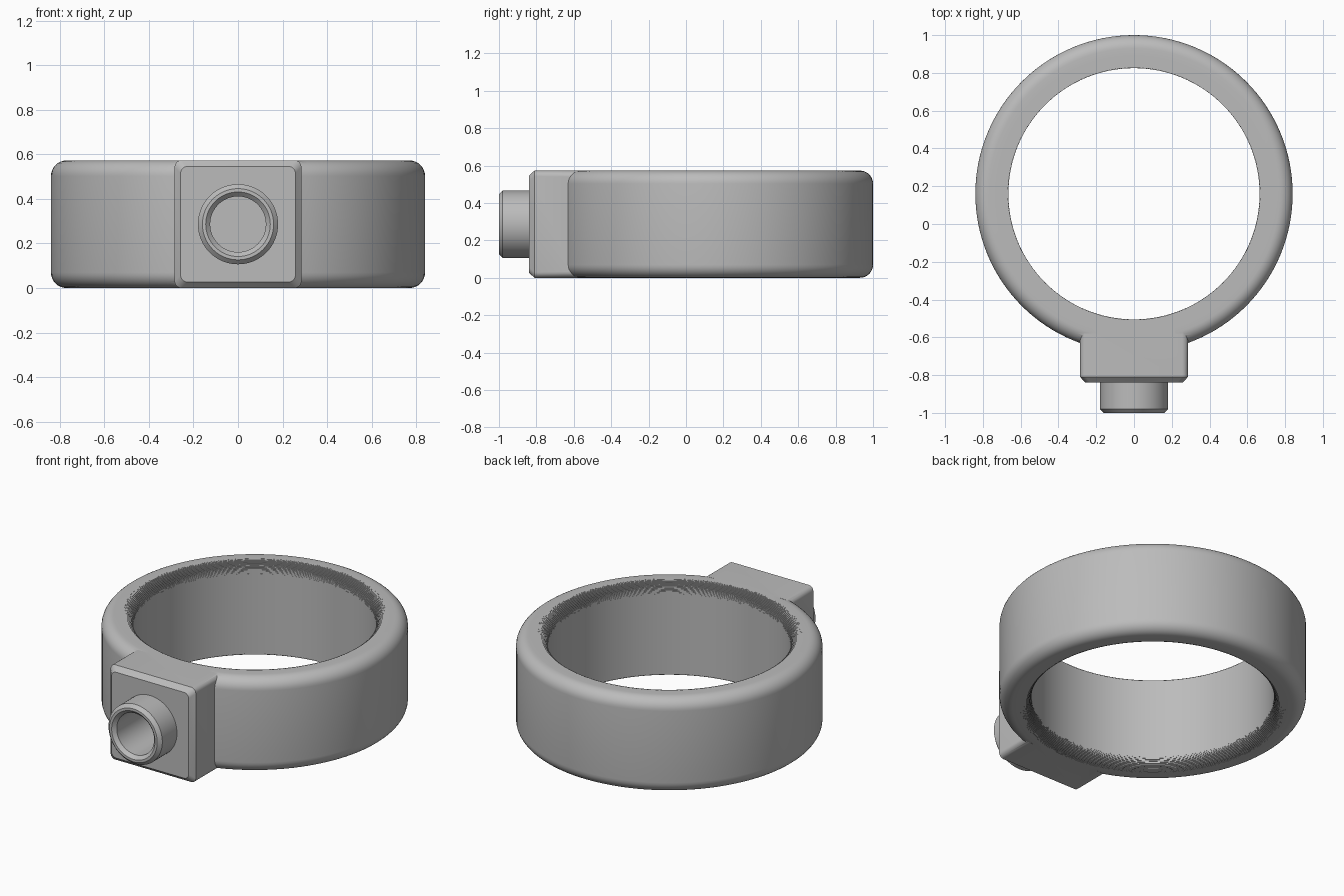
import bpy
import bmesh
from math import sin, cos, pi, radians
from mathutils import Matrix

cube = bpy.data.objects.get("Cube")
if cube:
    bpy.data.objects.remove(cube)

HEIGHT = 0.573
MID = HEIGHT / 2
RING_Y = 0.16
OUTER, INNER, FILLET = 0.84, 0.665, 0.07

grey = bpy.data.materials.new("plain grey")
grey.use_nodes = True
colour = (0.50, 0.50, 0.50, 1)
grey.diffuse_color = colour
grey.node_tree.nodes["Principled BSDF"].inputs["Base Color"].default_value = colour


def finish(name, bm):
    bmesh.ops.recalc_face_normals(bm, faces=bm.faces)
    mesh = bpy.data.meshes.new(name)
    bm.to_mesh(mesh)
    bm.free()
    mesh.materials.append(grey)
    obj = bpy.data.objects.new(name, mesh)
    bpy.context.collection.objects.link(obj)
    return obj


def lathe(name, profile, sides, matrix):
    """Spin a closed (radius, height) loop round z, then place it."""
    bm = bmesh.new()
    rings = []
    for k in range(sides):
        a = 2 * pi * k / sides
        rings.append([bm.verts.new((r * cos(a), r * sin(a), h)) for r, h in profile])
    n = len(profile)
    for k in range(sides):
        p, q = rings[k], rings[(k + 1) % sides]
        for i in range(n):
            j = (i + 1) % n
            bm.faces.new((p[i], q[i], q[j], p[j]))
    bm.transform(matrix)
    return finish(name, bm)


def boolean(target, other, operation):
    mod = target.modifiers.new(operation.lower(), "BOOLEAN")
    mod.operation = operation
    mod.solver = "EXACT"
    mod.object = other
    bpy.context.view_layer.objects.active = target
    bpy.ops.object.modifier_apply(modifier=mod.name)
    bpy.data.objects.remove(other)


def smooth(obj):
    bpy.ops.object.select_all(action="DESELECT")
    obj.select_set(True)
    bpy.context.view_layer.objects.active = obj
    bpy.ops.object.shade_smooth_by_angle(angle=radians(30))


# Upper half of the ring section: stepped inner rim, rounded outer rim
STEPS = 14
half = MID - FILLET
upper = []
for i in range(STEPS):
    t, u = pi / 2 * i / STEPS, pi / 2 * (i + 1) / STEPS
    r = INNER + FILLET * (1 - cos(t))
    upper += [(r, half + FILLET * sin(t)), (r, half + FILLET * sin(u))]
upper.append((INNER + FILLET, MID))
upper.pop(0)
for i in range(9):
    t = pi / 2 * i / 8
    upper.append((OUTER - FILLET + FILLET * sin(t), half + FILLET * cos(t)))
lower = [(r, -h) for r, h in reversed(upper)]
ring = lathe("ring_body", upper + lower, 128, Matrix.Translation((0, RING_Y, MID)))

# Mounting block: rounded long edges, chamfered front
W, FRONT, BACK, EDGE = 0.285, -0.84, -0.58, 0.03
bm = bmesh.new()
outlines = []
for y, inset in ((BACK, 0), (FRONT + EDGE, 0), (FRONT, EDGE * 0.9)):
    loop = []
    for corner in range(4):
        cx = (W - EDGE - inset) * (1 if corner in (0, 3) else -1)
        cz = (MID - EDGE - inset) * (1 if corner < 2 else -1)
        for s in range(6):
            a = pi / 2 * (corner + s / 5)
            loop.append(bm.verts.new((cx + EDGE * cos(a), y, MID + cz + EDGE * sin(a))))
    outlines.append(loop)
for p, q in zip(outlines, outlines[1:]):
    for i in range(len(p)):
        j = (i + 1) % len(p)
        bm.faces.new((p[i], p[j], q[j], q[i]))
bm.faces.new(outlines[0])
bm.faces.new(outlines[-1])
block = finish("mounting_block", bm)
boolean(ring, block, "UNION")

# Blind bore through the block into the ring wall
bm = bmesh.new()
bmesh.ops.create_cone(bm, cap_ends=True, segments=64, radius1=0.15, radius2=0.15, depth=0.4)
bm.transform(Matrix.Translation((0, -0.77, MID)) @ Matrix.Rotation(pi / 2, 4, "X"))
cutter = finish("bore_cutter", bm)
cutter.hide_render = True
boolean(ring, cutter, "DIFFERENCE")
smooth(ring)

# Hollow spout, its height measured forward from the centre
to_front = Matrix.Translation((0, 0, MID)) @ Matrix.Rotation(pi / 2, 4, "X")
spout = lathe("spout", [(0.125, 0.575), (0.125, 0.98), (0.145, 1.0), (0.16, 1.0),
                        (0.18, 0.98), (0.18, 0.575)], 64, to_front)
smooth(spout)
